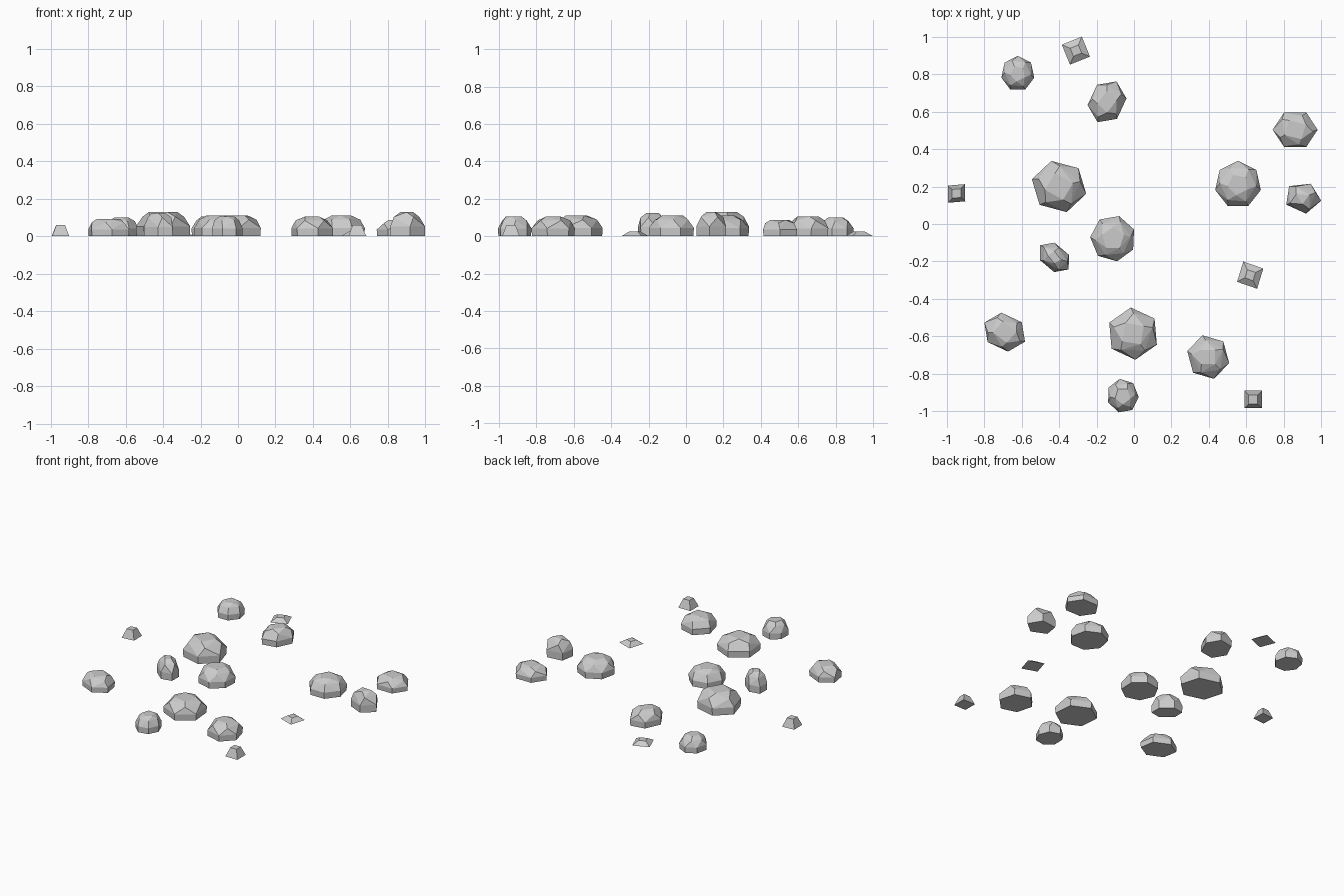
import bpy, bmesh
from math import cos, sin, pi, radians
from mathutils import Matrix, Vector

if "Cube" in bpy.data.objects:
    bpy.data.objects.remove(bpy.data.objects["Cube"])


def ring(bm, n, rx, ry, z, turn=0.0):
    for k in range(n):
        a = 2 * pi * k / n + turn
        bm.verts.new((rx * cos(a), ry * sin(a), z))


def rock(name, x, y, rx, ry, h, sides, rot, top):
    """Faceted convex stone: flat foot, steep wall, chamfered crown."""
    bm = bmesh.new()
    ring(bm, sides, rx * 0.98, ry * 0.98, 0)
    if sides > 4:
        ring(bm, sides, rx, ry, 0.4 * h)
        # crown has fewer sides, turned against the wall, so facets look cut
        ring(bm, sides - 1, rx * 0.78, ry * 0.78, 0.8 * h, pi / sides)
        ring(bm, sides - 2, rx * top, ry * top, h, pi / sides)
    else:
        ring(bm, sides, rx * top, ry * top, h)
    res = bmesh.ops.convex_hull(bm, input=bm.verts)
    junk = {g for g in res["geom_interior"] + res["geom_unused"]
            if isinstance(g, bmesh.types.BMVert)}
    bmesh.ops.delete(bm, geom=list(junk), context='VERTS')
    bmesh.ops.dissolve_limit(bm, angle_limit=radians(3), verts=bm.verts, edges=bm.edges)
    bmesh.ops.rotate(bm, cent=Vector(), matrix=Matrix.Rotation(radians(rot), 3, 'Z'),
                     verts=bm.verts)
    bmesh.ops.recalc_face_normals(bm, faces=bm.faces)
    mesh = bpy.data.meshes.new(name)
    bm.to_mesh(mesh)
    bm.free()
    obj = bpy.data.objects.new(name, mesh)
    obj.location = (x, y, 0)
    bpy.context.collection.objects.link(obj)


# x, y, long radius, short radius, height, sides, rotation, crown scale
boulders = [
    (-0.40, 0.20, 0.15, 0.14, 0.13, 6, -15, 0.52),
    (0.555, 0.21, 0.127, 0.125, 0.11, 7, 90, 0.45),
    (-0.112, -0.077, 0.124, 0.122, 0.11, 7, -80, 0.5),
    (-0.005, -0.585, 0.14, 0.14, 0.11, 6, -85, 0.5),
]
stones = [
    (0.396, -0.71, 0.12, 0.115, 0.105, 6, -75, 0.45),
    (-0.69, -0.577, 0.12, 0.1, 0.092, 6, 155, 0.55),
    (-0.06, -0.917, 0.092, 0.085, 0.105, 7, 100, 0.5),
    (-0.62, 0.802, 0.095, 0.09, 0.10, 7, 90, 0.45),
    (-0.144, 0.652, 0.12, 0.1, 0.105, 6, 65, 0.5),
    (0.86, 0.503, 0.12, 0.105, 0.087, 6, 180, 0.55),
    (-0.425, -0.178, 0.1, 0.07, 0.125, 6, -40, 0.4),
    (0.9, 0.14, 0.1, 0.085, 0.128, 5, -9, 0.4),
]
pebbles = [
    (0.62, -0.273, 0.083, 0.08, 0.025, 4, 117, 0.4),
    (-0.31, 0.925, 0.083, 0.083, 0.025, 4, 67, 0.4),
    (-0.947, 0.163, 0.068, 0.064, 0.06, 4, 48, 0.5),
    (0.636, -0.936, 0.068, 0.068, 0.06, 4, 45, 0.5),
]

for kind, group in (("boulder", boulders), ("stone", stones), ("pebble", pebbles)):
    for i, spec in enumerate(group, 1):
        rock(f"{kind}_{i}", *spec)
